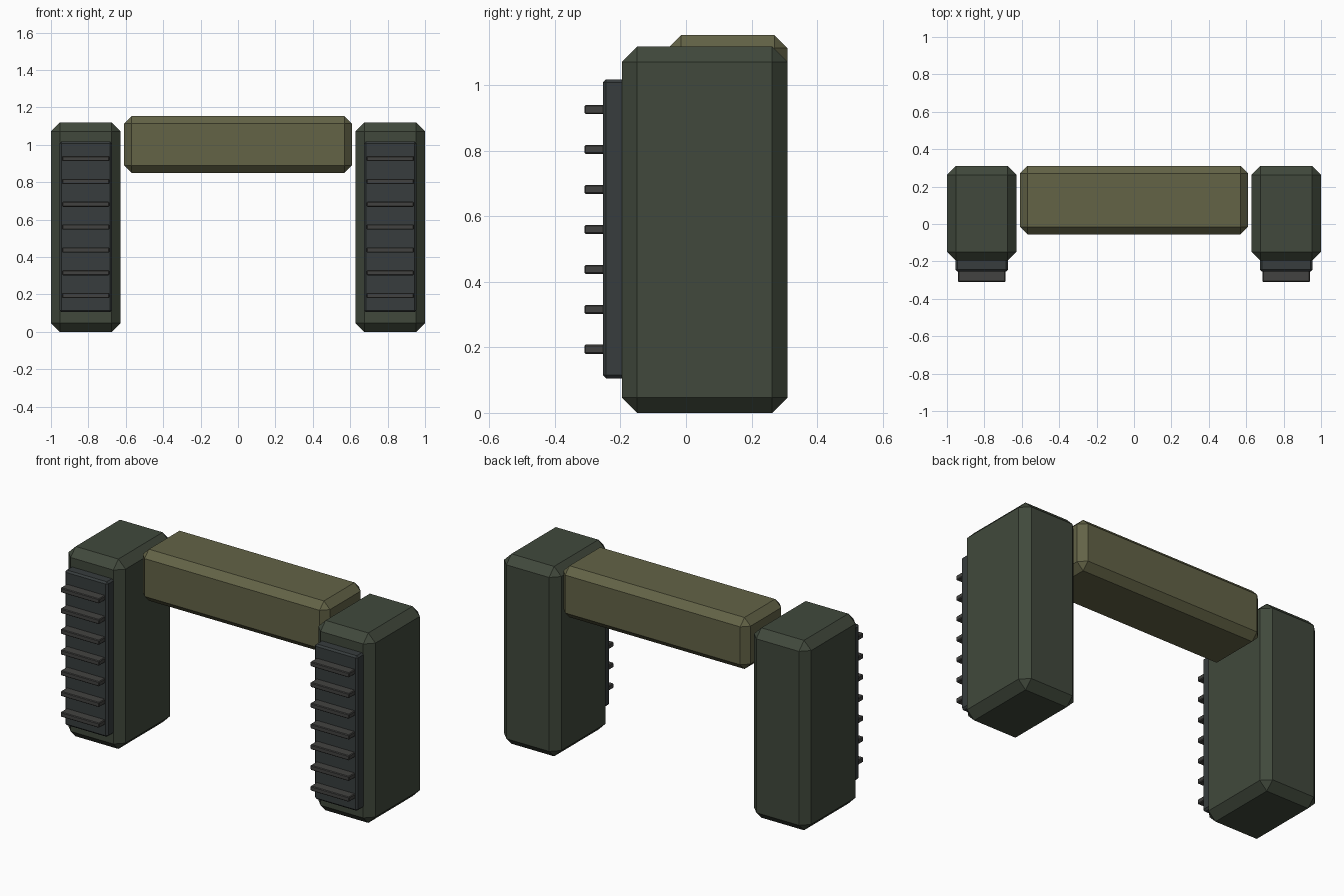
import bpy
import bmesh

if "Cube" in bpy.data.objects:
    bpy.data.objects.remove(bpy.data.objects["Cube"])


def material(name, rgb):
    m = bpy.data.materials.new(name)
    m.diffuse_color = (*rgb, 1)
    m.use_nodes = True
    m.node_tree.nodes["Principled BSDF"].inputs["Base Color"].default_value = m.diffuse_color
    return m


def chamfered_box(name, lo, hi, chamfer, mat):
    """Flat-faced box between two corners with single-segment chamfers."""
    bm = bmesh.new()
    bmesh.ops.create_cube(bm, size=1)
    for v in bm.verts:
        v.co = [(a + b) / 2 + c * (b - a) for a, b, c in zip(lo, hi, v.co)]
    bmesh.ops.bevel(bm, geom=bm.edges[:], offset=chamfer, segments=1,
                    affect='EDGES', profile=0.5)
    mesh = bpy.data.meshes.new(name)
    bm.to_mesh(mesh)
    bm.free()
    ob = bpy.data.objects.new(name, mesh)
    bpy.context.collection.objects.link(ob)
    mesh.materials.append(mat)
    return ob


dark_green = material("dark_green", (0.052, 0.066, 0.045))
olive = material("olive", (0.125, 0.125, 0.062))
slate = material("slate", (0.038, 0.046, 0.047))
rubber = material("rubber", (0.055, 0.055, 0.052))

# Cross beam
chamfered_box("cross_beam", (-0.61, -0.055, 0.85), (0.61, 0.31, 1.153), 0.04, olive)

for side, cx in (("left", -0.814), ("right", 0.814)):
    def part(name, half_x, y, z, chamfer, mat):
        chamfered_box(f"{side}_{name}", (cx - half_x, y[0], z[0]),
                      (cx + half_x, y[1], z[1]), chamfer, mat)

    # Upright post
    part("post", 0.186, (-0.196, 0.31), (0, 1.118), 0.047, dark_green)
    # Front grip panel
    part("grip_panel", 0.14, (-0.254, -0.18), (0.105, 1.018), 0.01, slate)
    # Horizontal grip ribs
    for i in range(7):
        z = 0.194 + i * 0.122
        part(f"grip_rib_{i + 1}", 0.126, (-0.31, -0.24), (z - 0.014, z + 0.014),
             0.004, rubber)
